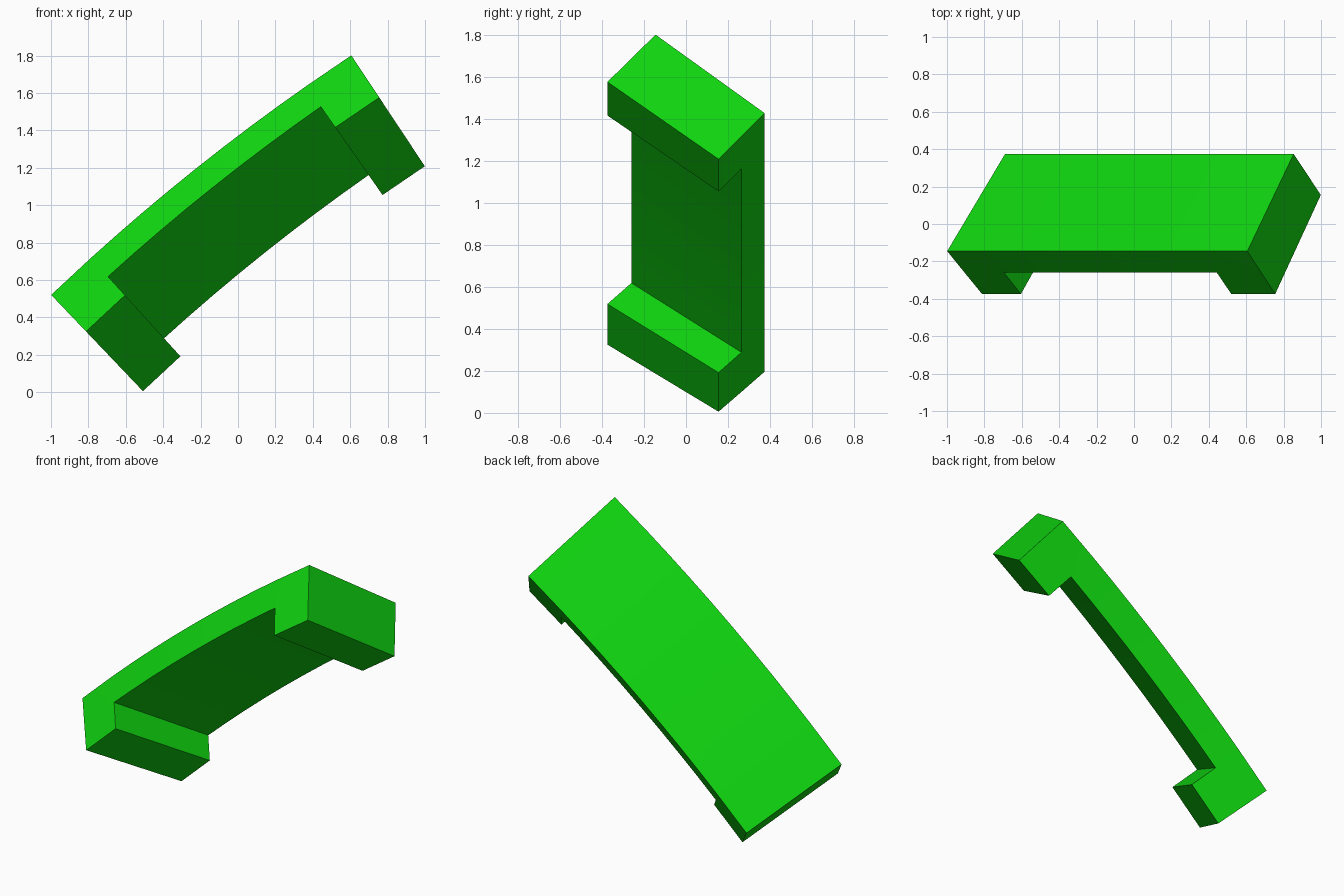
import bpy, bmesh, math

cube = bpy.data.objects.get("Cube")
if cube:
    bpy.data.objects.remove(cube, do_unlink=True)

# One flat green
green = bpy.data.materials.new("bright green")
colour = (0.005, 0.66, 0.005, 1.0)
green.diffuse_color = colour
green.use_nodes = True
green.node_tree.nodes["Principled BSDF"].inputs["Base Color"].default_value = colour

# The bracket is a slanted section swept about a distant axis parallel to y
CX, CZ = 7.05, -7.92
START, END, FOOT = 46.36, 56.46, 1.43      # degrees
MIDDLE = 8                                 # segments between the feet

# (radius, y) of the front and back edges at each depth: outer, recess, inner
LEVELS = [((11.663, -0.145), (11.215, 0.374)),
          ((11.528, -0.260), (11.082, 0.264)),
          ((11.393, -0.374), (10.952, 0.155))]

first, last = START + FOOT, END - FOOT
angles = [START] + [first + (last - first) * i / MIDDLE for i in range(MIDDLE + 1)] + [END]
count = len(angles) - 1

# Filled cells (segment, depth): curved plate plus a foot at each end
cells = {(i, 0) for i in range(count)} | {(0, 1), (count - 1, 1)}

bm = bmesh.new()
verts = {}


def vert(i, level, side):
    """Shared vertex at an angle, a depth level and a side (0 front, 1 back)."""
    key = (i, level, side)
    if key not in verts:
        r, y = LEVELS[level][side]
        a = math.radians(angles[i])
        verts[key] = bm.verts.new((CX - r * math.cos(a), y, CZ + r * math.sin(a)))
    return verts[key]


def face(*keys):
    bm.faces.new([vert(*k) for k in keys])


for i, d in sorted(cells):
    j, e = i + 1, d + 1
    # front and back sides
    for s in (0, 1):
        face((i, d, s), (j, d, s), (j, e, s), (i, e, s))
    # end walls, only where the neighbouring cell is empty
    for k, n in ((i, i - 1), (j, i + 1)):
        if (n, d) not in cells:
            face((k, d, 0), (k, d, 1), (k, e, 1), (k, e, 0))
    # outer and inner surfaces
    for k, n in ((d, d - 1), (e, d + 1)):
        if (i, n) not in cells:
            face((i, k, 0), (j, k, 0), (j, k, 1), (i, k, 1))

bmesh.ops.recalc_face_normals(bm, faces=bm.faces[:])
mesh = bpy.data.meshes.new("curved_bracket")
bm.to_mesh(mesh)
bm.free()
mesh.materials.append(green)
bracket = bpy.data.objects.new("curved_bracket", mesh)
bpy.context.collection.objects.link(bracket)

# Smooth the gentle curve, keep the corners sharp
bpy.ops.object.select_all(action='DESELECT')
bracket.select_set(True)
bpy.context.view_layer.objects.active = bracket
bpy.ops.object.shade_smooth_by_angle(angle=math.radians(20))
